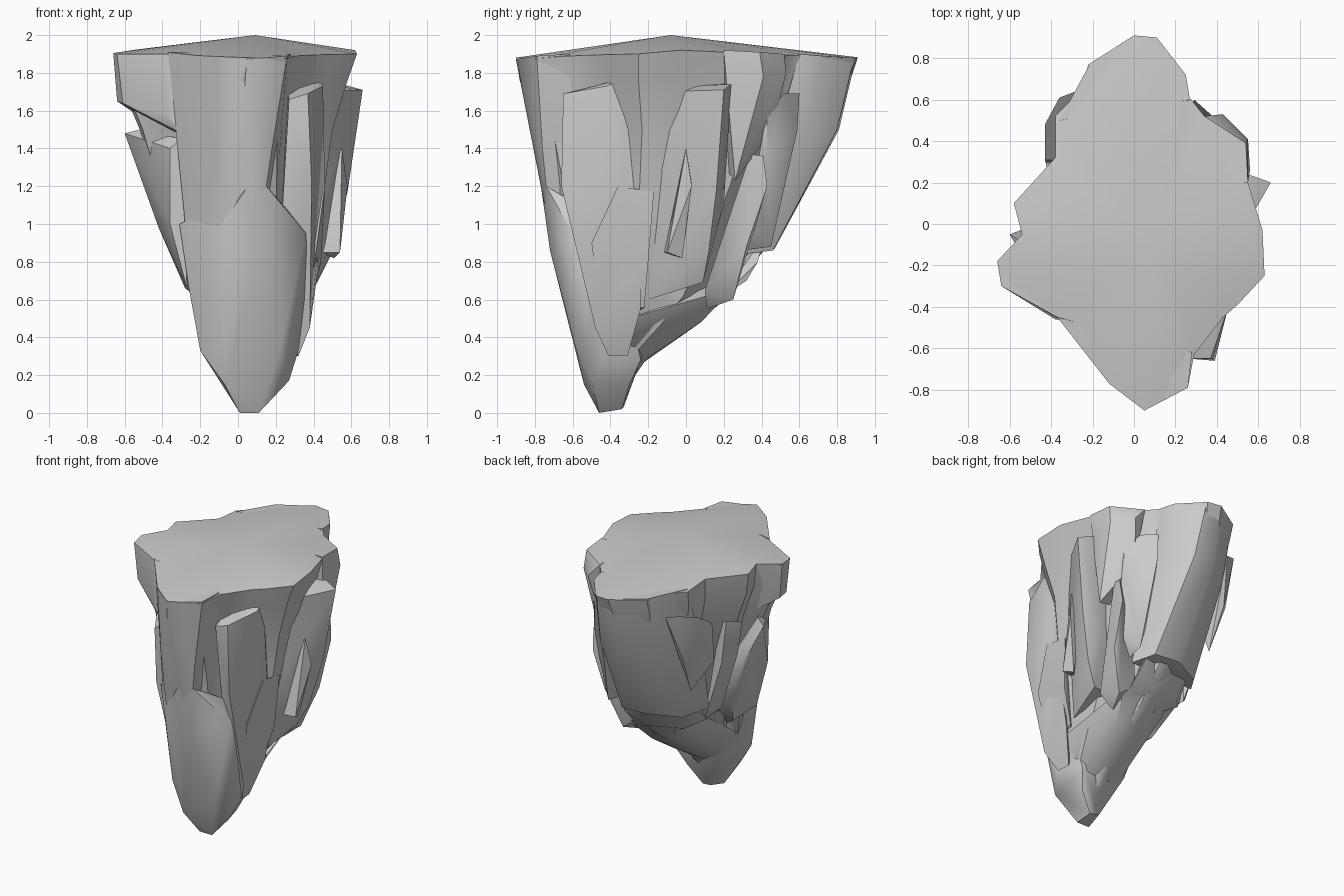
import bpy, bmesh, math


def finish(name, bm, angle=32):
    bmesh.ops.recalc_face_normals(bm, faces=bm.faces)
    me = bpy.data.meshes.new(name)
    bm.to_mesh(me)
    bm.free()
    ob = bpy.data.objects.new(name, me)
    bpy.context.collection.objects.link(ob)
    bpy.ops.object.select_all(action='DESELECT')
    ob.select_set(True)
    bpy.context.view_layer.objects.active = ob
    bpy.ops.object.shade_smooth_by_angle(angle=math.radians(angle))
    return ob


def shard(name, *pts):
    """Convex splinter of rock through the given points."""
    bm = bmesh.new()
    for p in pts:
        bm.verts.new(p)
    res = bmesh.ops.convex_hull(bm, input=bm.verts)
    junk = [g for g in res['geom_interior'] if isinstance(g, bmesh.types.BMVert)]
    bmesh.ops.delete(bm, geom=junk, context='VERTS')
    bmesh.ops.dissolve_limit(bm, angle_limit=0.03, verts=bm.verts, edges=bm.edges)
    return finish(name, bm, 40)


# Core: ragged plateau outline lofted down through shrinking extents
rim = [(0, .91), (.11, .90), (.25, .72), (.26, .62), (.34, .52), (.54, .39), (.55, .2),
       (.62, -.03), (.63, -.25), (.5, -.39), (.43, -.45), (.29, -.63), (.26, -.79),
       (.05, -.90), (-.12, -.77), (-.37, -.45), (-.64, -.30), (-.66, -.18), (-.54, -.05),
       (-.58, .10), (-.38, .32), (-.38, .52), (-.26, .64), (-.22, .77)]
# z, x min, x max, y min, y max
levels = [(1.76, -.63, .58, -.88, .87), (1.5, -.52, .50, -.80, .78), (1.2, -.43, .46, -.73, .62),
          (.87, -.33, .41, -.68, .42), (.62, -.24, .37, -.62, .23), (.47, -.19, .34, -.58, .05),
          (.27, -.12, .26, -.54, -.22), (.14, -.05, .2, -.5, -.31)]
bm = bmesh.new()
rings = [[bm.verts.new((x, y, 1.96 - .06 * abs(x) - .085 * abs(y))) for x, y in rim]]
for z, x0, x1, y0, y1 in levels:
    rings.append([bm.verts.new((x0 + (x + .66) / 1.29 * (x1 - x0),
                                y0 + (y + .90) / 1.81 * (y1 - y0), z)) for x, y in rim])
n = len(rim)
apex = bm.verts.new((.09, -.08, 2.0))
for i in range(n):
    j = (i + 1) % n
    bm.faces.new((apex, rings[0][i], rings[0][j]))
    for a, b in zip(rings, rings[1:]):
        bm.faces.new((a[i], b[i], b[j], a[j]))
bm.faces.new(rings[-1])
finish("rock_core", bm)

# Front spine: upper flare and lower tongue running to the pointed foot
shard("front_spine_upper",
      (-.12, -.77, 1.88), (.05, -.90, 1.87), (.26, -.79, 1.89), (.28, -.62, 1.9), (-.37, -.45, 1.91),
      (-.30, -.47, 1.5), (-.12, -.73, 1.4), (.06, -.79, 1.35), (.18, -.76, 1.4),
      (-.28, -.48, 1.0), (-.1, -.69, .95), (.08, -.71, .9), (.15, -.74, 1.2), (.2, -.5, 1.1))
shard("front_spine_lower",
      (.15, -.74, 1.2), (.04, -.765, 1.18), (.36, -.6, .95), (.33, -.4, 1.0), (-.31, -.46, 1.0),
      (-.12, -.69, .95), (.1, -.72, .86), (.37, -.5, .7), (-.26, -.46, .66), (-.16, -.1, .66),
      (-.2, -.48, .33), (-.07, -.58, .33), (.22, -.58, .33), (.32, -.42, .33), (-.14, -.27, .35),
      (.25, -.24, .28), (-.07, -.54, .15), (.27, -.5, .17), (.2, -.3, .15),
      (.01, -.46, 0), (.11, -.46, 0), (.1, -.34, .02), (.03, -.33, .03))
# Keel ridge under the overhang
shard("keel",
      (-.08, -.4, .2), (.2, -.35, .2), (.02, -.22, .27), (.2, -.22, .28), (-.02, .06, .48),
      (.22, .08, .48), (.26, .09, .56), (-.15, .12, .66), (-.2, -.3, .5), (.36, -.3, .5),
      (.3, .25, .66), (.1, .32, .74), (-.16, .2, .85))

# Right side splinters
shard("right_front_column",
      (.27, -.65, 1.66), (.37, -.65, 1.69), (.45, -.42, 1.73), (.44, -.33, 1.77), (.25, -.3, 1.77),
      (.39, -.66, 1.2), (.46, -.32, 1.2), (.38, -.56, .8), (.43, -.24, .8),
      (.39, -.24, .55), (.38, -.48, .45), (.32, -.41, .30), (.31, -.31, .30), (.2, -.4, .5))
shard("right_front_lower_column",
      (.46, -.36, 1.2), (.46, -.17, 1.17), (.42, -.5, .9), (.44, -.2, .8), (.37, -.22, .56),
      (.36, -.45, .5), (.3, -.3, 1.1), (.25, -.3, .5))
shard("right_middle_block",
      (.46, -.15, 1.7), (.52, .04, 1.73), (.66, .2, 1.71), (.55, .24, 1.74), (.4, .22, 1.75),
      (.58, .16, 1.17), (.47, -.12, 1.2), (.44, .2, 1.1), (.5, .12, .85), (.46, -.1, .82),
      (.42, .09, .69), (.36, -.2, .6), (.2, .05, .7))
shard("right_thin_splinter",
      (.55, 0, 1.4), (.58, .03, 1.2), (.54, -.1, .85), (.51, -.02, .82), (.42, -.12, .85), (.45, .02, 1.3))
shard("right_rear_wedge",
      (.54, .39, 1.91), (.55, .2, 1.92), (.34, .52, 1.9), (.3, .2, 1.92), (.56, .26, 1.7),
      (.43, .53, 1.8), (.55, .41, 1.78), (.52, .26, 1.23), (.46, .3, 1.3), (.38, .46, 1.5), (.3, .2, 1.3))
shard("right_rear_column",
      (.38, .52, 1.69), (.29, .6, 1.69), (.45, .43, 1.6), (.45, .43, 1.38), (.29, .59, 1.5),
      (.42, .41, 1.15), (.42, .32, 1.0), (.32, .45, .88), (.3, .3, .86), (.2, .4, 1.2))
shard("right_low_splinter",
      (.46, .34, 1.37), (.47, .41, 1.36), (.46, .43, 1.2), (.44, .32, .88), (.34, .25, .6),
      (.28, .11, .55), (.38, .1, .65), (.2, .25, .7), (.3, .35, 1.1))

# Back column hanging below the rear rim
shard("back_column",
      (0, .90, 1.88), (.11, .89, 1.88), (.25, .72, 1.89), (.27, .6, 1.9), (-.22, .76, 1.89),
      (-.36, .5, 1.9), (-.02, .81, 1.5), (.14, .80, 1.5), (.26, .64, 1.45), (-.25, .62, 1.5),
      (-.38, .35, 1.4), (.0, .47, .87), (.2, .46, .86), (.27, .3, .84), (-.22, .36, .86), (-.33, .2, .9))
shard("back_low_block",
      (-.2, .34, .95), (.2, .42, .95), (.24, .38, .8), (.1, .32, .7), (-.16, .25, .72),
      (-.28, .12, .78), (0, .1, .6), (.25, .2, .62))

# Left side splinters
shard("left_rim_block",
      (-.64, -.30, 1.9), (-.66, -.18, 1.9), (-.54, -.05, 1.92), (-.37, -.45, 1.9),
      (-.64, -.18, 1.65), (-.61, -.30, 1.64), (-.38, -.46, 1.58), (-.3, -.47, 1.48), (-.45, -.1, 1.52))
shard("left_big_slab",
      (-.60, -.05, 1.48), (-.52, -.1, 1.5), (-.36, -.46, 1.4), (-.3, -.46, 1.45), (-.47, .0, 1.2),
      (-.42, -.2, .98), (-.36, -.44, 1.0), (-.36, -.02, .85), (-.28, -.15, .66), (-.27, -.44, .66),
      (-.2, -.2, .6), (-.2, .05, .9))
shard("left_middle_splinter",
      (-.53, .10, 1.55), (-.47, .2, 1.58), (-.48, .08, 1.3), (-.43, .2, 1.25),
      (-.36, .1, .87), (-.28, .18, .8), (-.28, .0, .8), (-.35, .1, 1.5))
shard("left_rear_splinter",
      (-.43, .48, 1.70), (-.36, .61, 1.74), (-.28, .64, 1.72), (-.43, .31, 1.6),
      (-.42, .45, 1.45), (-.34, .53, 1.4), (-.42, .27, 1.3), (-.32, .4, 1.1), (-.25, .3, 1.5))
